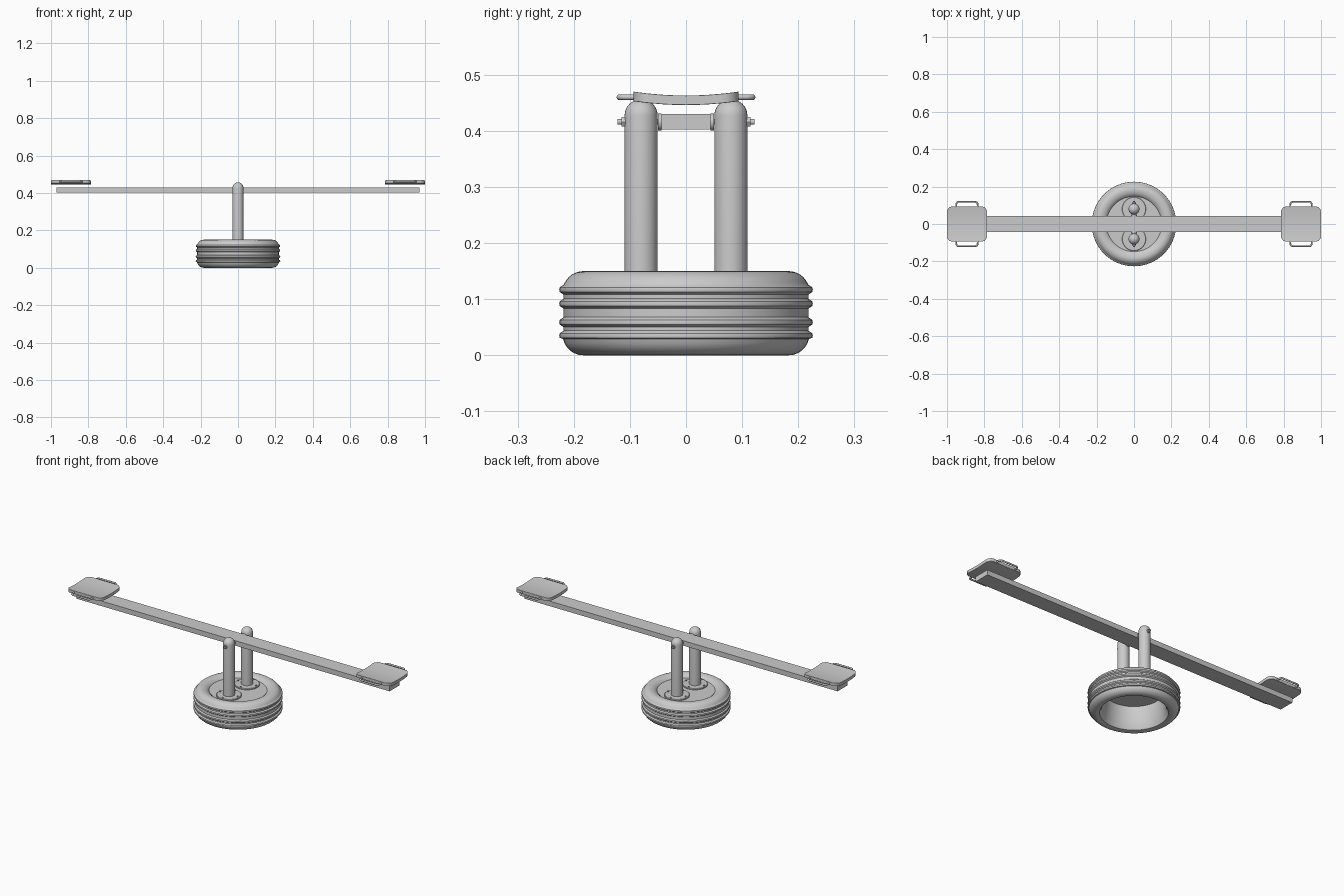
import bpy, bmesh, math
from mathutils import Vector

if "Cube" in bpy.data.objects:
    bpy.data.objects.remove(bpy.data.objects["Cube"])


def finish(name, bm, smooth=True):
    bmesh.ops.recalc_face_normals(bm, faces=bm.faces)
    me = bpy.data.meshes.new(name)
    bm.to_mesh(me)
    bm.free()
    ob = bpy.data.objects.new(name, me)
    bpy.context.collection.objects.link(ob)
    if smooth:
        bpy.ops.object.select_all(action='DESELECT')
        ob.select_set(True)
        bpy.context.view_layer.objects.active = ob
        bpy.ops.object.shade_smooth_by_angle(angle=math.radians(35))
    return ob


def lathe(name, profile, center=(0, 0, 0), steps=32, closed=False):
    """Spin (radius, z) points around the z axis."""
    bm = bmesh.new()
    vs = [bm.verts.new((r, 0, z)) for r, z in profile]
    pairs = list(zip(vs, vs[1:])) + ([(vs[-1], vs[0])] if closed else [])
    es = [bm.edges.new(p) for p in pairs]
    bmesh.ops.spin(bm, geom=vs + es, axis=(0, 0, 1), cent=(0, 0, 0),
                   steps=steps, angle=2 * math.pi)
    bmesh.ops.remove_doubles(bm, verts=bm.verts, dist=1e-5)
    ob = finish(name, bm)
    ob.location = center
    return ob


def arc(cx, cz, r, a0, a1, n):
    return [(cx + r * math.cos(math.radians(a0 + (a1 - a0) * i / n)),
             cz + r * math.sin(math.radians(a0 + (a1 - a0) * i / n))) for i in range(n + 1)]


def rod_y(name, r, length, y, sides=24):
    ob = lathe(name, [(0, -length / 2), (r, -length / 2), (r, length / 2), (0, length / 2)],
               (0, y, 0.416), sides)
    ob.rotation_euler.x = math.pi / 2
    return ob


# Tyre: rounded shoulders, four raised tread ribs, open underneath
profile = [(0.168, 0.004)] + arc(0.183, 0.037, 0.037, -90, -12, 6)
for zc in (0.035, 0.059, 0.092, 0.117):
    profile += [(0.218, zc - 0.009), (0.225, zc - 0.004), (0.226, zc), (0.225, zc + 0.004),
                (0.218, zc + 0.009)]
profile = [p for i, p in enumerate(profile) if i == 0 or p[1] >= profile[i - 1][1] or i == 1]
profile += arc(0.183, 0.113, 0.037, 25, 90, 6)
profile += [(0.168, 0.148), (0.157, 0.142), (0.148, 0.134), (0.143, 0.125),
            (0.145, 0.10), (0.150, 0.06), (0.157, 0.025)]
lathe("tyre", profile, steps=64, closed=True)

# Cover plate closing the top of the tyre
lathe("base_plate", [(0, 0.122), (0.15, 0.122), (0.15, 0.133), (0, 0.133)], steps=64)

# Posts with flanges, bolts and axle hardware on both sides
for s, side in ((-1, "front"), (1, "back")):
    y = s * 0.08
    lathe(side + "_post", [(0, 0.128), (0.0295, 0.128)] + arc(0, 0.427, 0.0295, 0, 90, 8),
          (0, y, 0))
    lathe(side + "_flange", [(0, 0.13), (0.064, 0.13), (0.064, 0.138), (0.062, 0.14), (0, 0.14)],
          (0, y, 0), 40)
    for k in range(4):
        a = math.pi / 2 * k
        lathe(f"{side}_bolt_{k}", [(0, 0.138), (0.005, 0.138), (0.005, 0.145), (0, 0.145)],
              (0.055 * math.cos(a), y + 0.055 * math.sin(a), 0), 6)
    rod_y(side + "_axle_nut", 0.010, 0.010, s * 0.110, 6)
    rod_y(side + "_axle_collar", 0.015, 0.006, s * 0.047)
rod_y("axle", 0.005, 0.245, 0)

# Beam
bm = bmesh.new()
bmesh.ops.create_cube(bm, size=1)
bmesh.ops.scale(bm, vec=(1.94, 0.088, 0.028), verts=bm.verts)
bmesh.ops.translate(bm, vec=(0, 0, 0.416), verts=bm.verts)
finish("beam", bm, False)


def seat(name, cx):
    """Dished board with rounded corners, built as strips across y."""
    hx, hy, rc = 0.107, 0.094, 0.03
    ys = [-hy + rc * (1 - math.cos(math.pi / 2 * i / 6)) for i in range(7)]
    ys += [-0.043, -0.022]
    ys = ys + [0] + [-y for y in reversed(ys)]
    bm = bmesh.new()
    rows = []
    for y in ys:
        d = max(0, abs(y) - (hy - rc))
        w = hx - rc + math.sqrt(max(0, rc * rc - d * d))
        z = 0.463 + 0.007 * (y / hy) ** 2
        rows.append([bm.verts.new((cx + w * t, y, z)) for t in (-1, -0.5, 0, 0.5, 1)])
    for a, b in zip(rows, rows[1:]):
        for i in range(4):
            bm.faces.new((a[i], a[i + 1], b[i + 1], b[i]))
    bmesh.ops.recalc_face_normals(bm, faces=bm.faces)
    top = list(bm.faces)
    low = bmesh.ops.extrude_face_region(bm, geom=top)["geom"]
    bmesh.ops.translate(bm, vec=(0, 0, -0.017),
                        verts=[v for v in low if isinstance(v, bmesh.types.BMVert)])
    ob = finish(name, bm)
    bev = ob.modifiers.new("soft_edge", 'BEVEL')
    bev.width, bev.segments, bev.angle_limit = 0.004, 3, math.radians(50)


def handle(name, cx, s):
    """Bent bar on the side of a seat."""
    cu = bpy.data.curves.new(name, 'CURVE')
    cu.dimensions = '3D'
    cu.bevel_depth, cu.bevel_resolution = 0.005, 3
    cu.use_fill_caps = True
    pts = [(-0.058, 0.085), (-0.057, 0.108), (-0.054, 0.115), (-0.047, 0.119)]
    pts = pts + [(-x, y) for x, y in reversed(pts)]
    sp = cu.splines.new('POLY')
    sp.points.add(len(pts) - 1)
    for p, (x, y) in zip(sp.points, pts):
        p.co = (cx + x, s * y, 0.460, 1)
    ob = bpy.data.objects.new(name, cu)
    bpy.context.collection.objects.link(ob)


# Seats and their side handles
for sx, end in ((-1, "left"), (1, "right")):
    seat(end + "_seat", sx * 0.893)
    for sy, side in ((-1, "front"), (1, "back")):
        handle(f"{end}_{side}_handle", sx * 0.893, sy)
